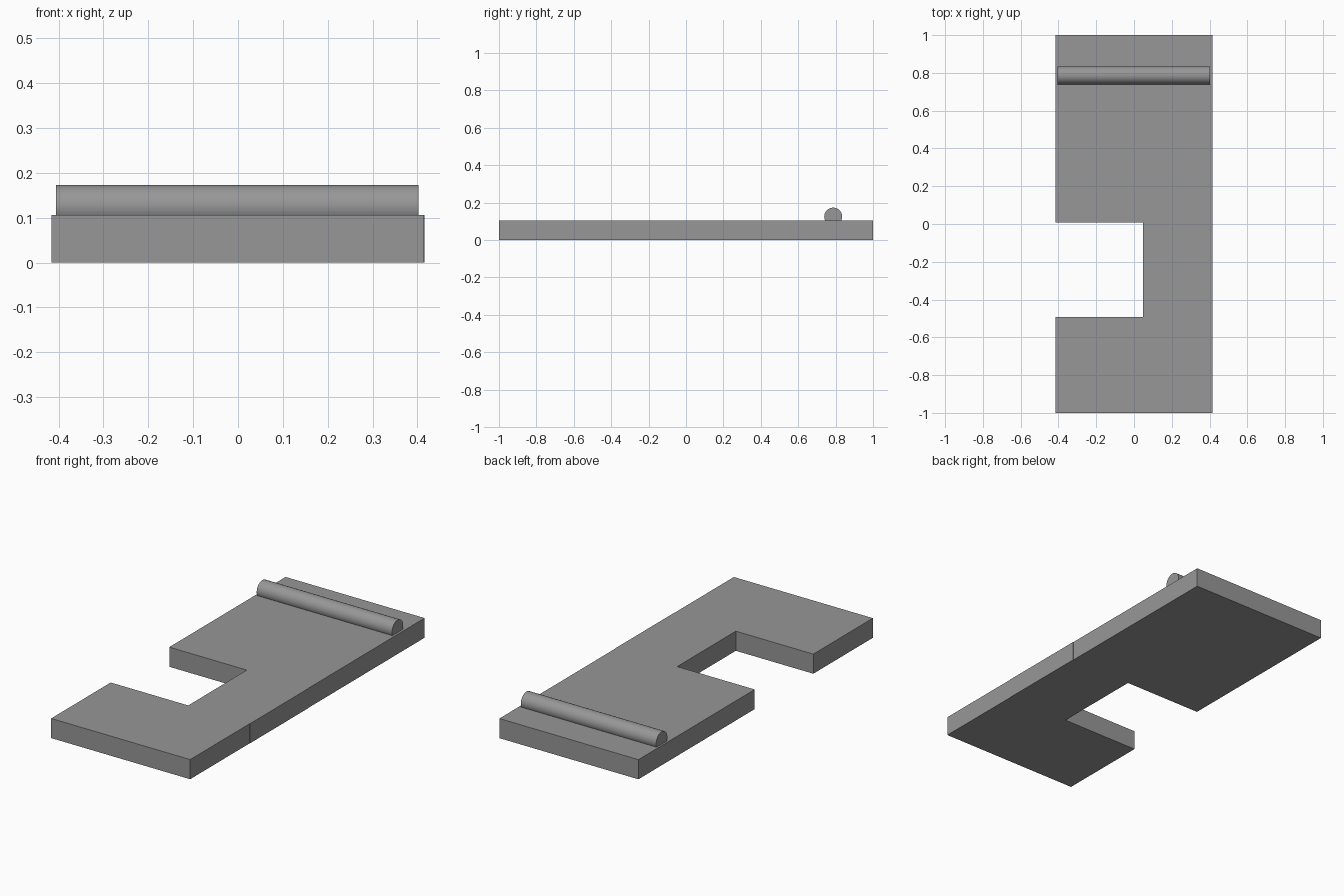
import bpy, bmesh
from math import radians
from mathutils import Matrix

if "Cube" in bpy.data.objects:
    bpy.data.objects.remove(bpy.data.objects["Cube"])

X, H = 0.416, 0.106          # half width and plate thickness
NOTCH_X, Y0, Y1 = 0.047, -0.492, 0.008
END_X = X - 0.0015           # end sections sit slightly inside the middle strip

grey = bpy.data.materials.new("dark_grey")
grey.diffuse_color = (0.31, 0.31, 0.31, 1)
grey.use_nodes = True
grey.node_tree.nodes["Principled BSDF"].inputs["Base Color"].default_value = grey.diffuse_color


def add_object(name, bm):
    bmesh.ops.recalc_face_normals(bm, faces=bm.faces[:])
    mesh = bpy.data.meshes.new(name)
    bm.to_mesh(mesh)
    bm.free()
    mesh.materials.append(grey)
    obj = bpy.data.objects.new(name, mesh)
    bpy.context.collection.objects.link(obj)
    return obj


# Notched plate, extruded from its outline
outline = [(-X, -1), (END_X, -1), (END_X, Y0), (X, Y0), (X, Y1), (END_X, Y1),
           (END_X, 1), (-X, 1), (-X, Y1), (NOTCH_X, Y1), (NOTCH_X, Y0), (-X, Y0)]
bm = bmesh.new()
face = bm.faces.new([bm.verts.new((x, y, 0)) for x, y in outline])
top = bmesh.ops.extrude_face_region(bm, geom=[face], use_keep_orig=True)["geom"]
bmesh.ops.translate(bm, vec=(0, 0, H),
                    verts=[v for v in top if isinstance(v, bmesh.types.BMVert)])
add_object("notched_plate", bm)

# Round bar partly sunk into the plate
bm = bmesh.new()
bmesh.ops.create_cone(bm, cap_ends=True, segments=32, radius1=0.048, radius2=0.048,
                      depth=0.808,
                      matrix=Matrix.Translation((-0.002, 0.787, 0.1255))
                      @ Matrix.Rotation(radians(90), 4, 'Y'))
bar = add_object("round_bar", bm)
bpy.context.view_layer.objects.active = bar
bar.select_set(True)
bpy.ops.object.shade_smooth_by_angle(angle=radians(30))
